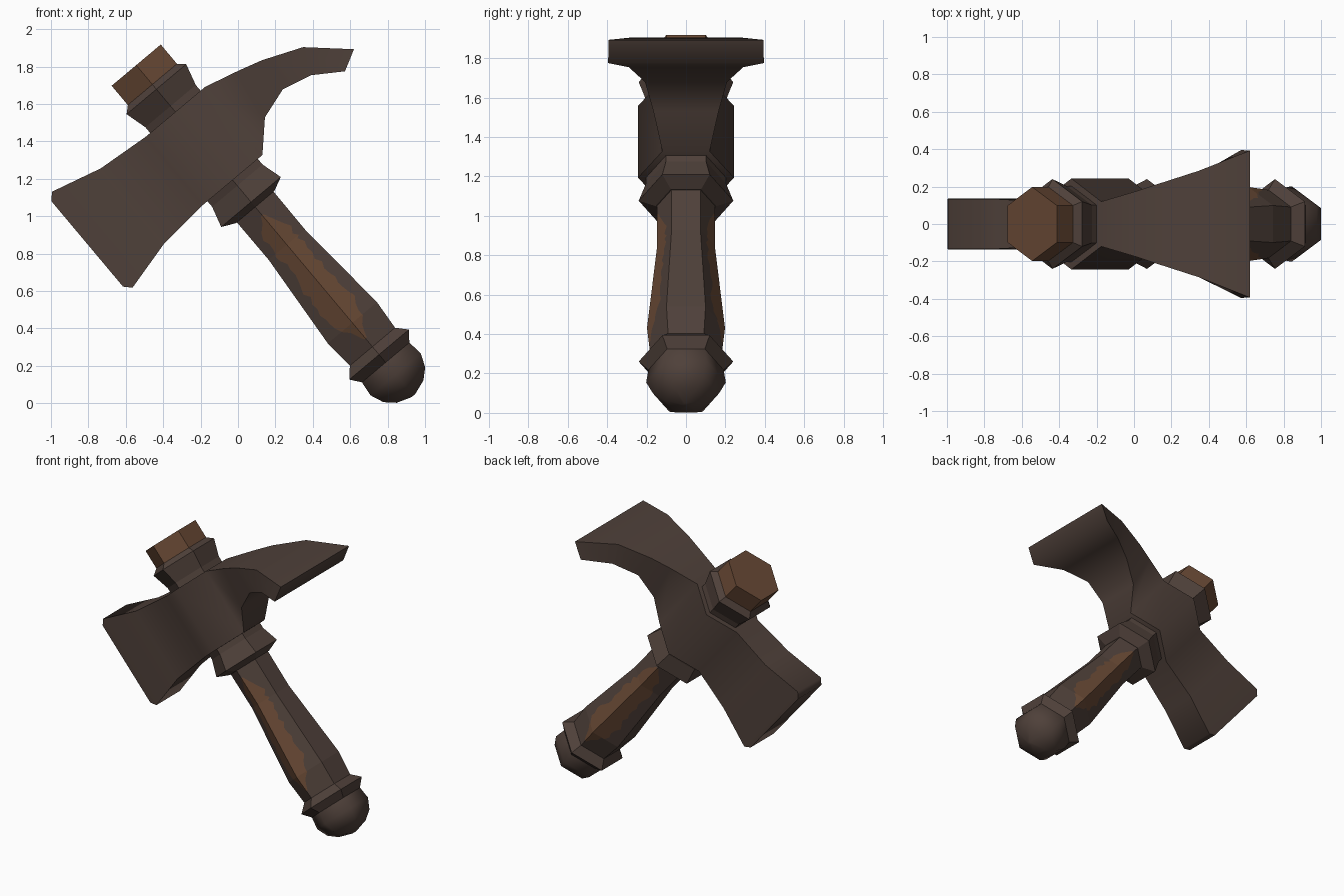
import bpy, bmesh, math, random

if "Cube" in bpy.data.objects:
    bpy.data.objects.remove(bpy.data.objects["Cube"])

random.seed(4)
TILT = math.radians(40)
SN, CS = math.sin(TILT), math.cos(TILT)


def material(name, rgb):
    m = bpy.data.materials.new(name)
    m.diffuse_color = (*rgb, 1)
    m.use_nodes = True
    m.node_tree.nodes["Principled BSDF"].inputs["Base Color"].default_value = m.diffuse_color
    return m


DARK = material("dark_brown", (0.078, 0.052, 0.042))
WOOD = material("warm_wood", (0.138, 0.066, 0.035))


def place(s, t, y):
    """s runs up the tilted handle, t across it, y is depth."""
    return (0.83 - SN * s + CS * t, y, 0.17 + CS * s + SN * t)


def loft(name, rings, mats, rule=None, smooth=None):
    """Skin a list of equal-length rings and cap both ends."""
    bm = bmesh.new()
    rows = [[bm.verts.new(p) for p in ring] for ring in rings]
    n = len(rows[0])
    for r in range(len(rows) - 1):
        for i in range(n):
            j = (i + 1) % n
            f = bm.faces.new((rows[r][i], rows[r][j], rows[r + 1][j], rows[r + 1][i]))
            f.material_index = rule(r, i) if rule else 0
    bm.faces.new(rows[0])
    bm.faces.new(rows[-1])
    bmesh.ops.recalc_face_normals(bm, faces=bm.faces)
    me = bpy.data.meshes.new(name)
    bm.to_mesh(me)
    bm.free()
    for m in mats:
        me.materials.append(m)
    ob = bpy.data.objects.new(name, me)
    bpy.context.collection.objects.link(ob)
    if smooth:
        bpy.context.view_layer.objects.active = ob
        ob.select_set(True)
        bpy.ops.object.shade_smooth_by_angle(angle=math.radians(smooth))
        ob.select_set(False)
    return ob


def hexagon(s, r):
    """Six-sided ring with corners pointing to the front and back."""
    return [place(s, r * math.sin(k * math.pi / 3), r * math.cos(k * math.pi / 3))
            for k in range(6)]


def hex_part(name, profile, mat, smooth=None):
    return loft(name, [hexagon(s, r) for s, r in profile], [mat], smooth=smooth)


# Pommel, collars and the exposed shaft end
hex_part("pommel", [(0.07, 0.19), (-0.02, 0.202), (-0.092, 0.168), (-0.14, 0.108),
                    (-0.168, 0.015)], DARK, smooth=70)
hex_part("pommel_collar", [(0.062, 0.19), (0.118, 0.24), (0.173, 0.182)], DARK)
hex_part("lower_collar", [(1.148, 0.155), (1.183, 0.24), (1.297, 0.203), (1.345, 0.203)], DARK)
hex_part("upper_collar", [(1.80, 0.203), (1.852, 0.203), (1.97, 0.24), (2.005, 0.196)], DARK)
hex_part("shaft_end", [(1.95, 0.198), (2.138, 0.198)], WOOD)

# Handle: hexagonal, with worn wood patches along the front and back ridges
PROFILE = [(0.1, 0.175), (0.34, 0.198), (0.885, 0.146), (1.2, 0.148)]
PATCH = (0.23, 1.09)


def radius(s):
    for (a, ra), (b, rb) in zip(PROFILE, PROFILE[1:]):
        if s <= b:
            return ra + (rb - ra) * (s - a) / (b - a)
    return PROFILE[-1][1]


steps = 24
levels = sorted({PATCH[0] + (PATCH[1] - PATCH[0]) * k / steps for k in range(steps + 1)}
                | {s for s, _ in PROFILE})
rings = []
for s in levels:
    u = (s - PATCH[0]) / (PATCH[1] - PATCH[0])
    swell = min(1, max(0, u) * 5 + 0.04, max(0, 1 - u) * 7 + 0.15)
    c = hexagon(s, radius(s))
    ring = []
    for k in range(6):
        a, b = c[k], c[(k + 1) % 6]
        ring.append(a)
        if k not in (1, 4):  # split the four faces that touch the ridges
            f = max(0.05, swell * (0.55 + random.uniform(-0.1, 0.12)))
            f = f if k in (0, 3) and k != 3 or k == 2 else min(f * 1.05, 0.9)
            f = f if k in (0, 5, 2, 3) else 0.5
            g = f if k in (0, 3) else 1 - f
            ring.append([p + (q - p) * g for p, q in zip(a, b)])
    rings.append(ring)


# Ring order: ridge, split, corner, corner, split, ridge, split, corner, corner, split
def worn(r, i):
    mid = (levels[r] + levels[r + 1]) / 2
    return int(PATCH[0] < mid < PATCH[1] and i in (0, 4, 5, 9))


loft("handle", rings, [DARK, WOOD], rule=worn)

# Head: four-cornered sections from the axe edge, through the eye, to the adze edge
MID = 1.574
sections = []
for t, half, depth in [(-0.815, 0.298, 0.133), (-0.78, 0.335, 0.135), (-0.5, 0.263, 0.133),
                       (-0.208, 0.238, 0.12), (0, 0.238, 0.243), (0.208, 0.238, 0.12)]:
    sections.append([place(MID + a * half, t, b * depth)
                     for a, b in ((1, 1), (1, -1), (-1, -1), (-1, 1))])
# Adze: top x, top z, top half depth, bottom x, bottom z, bottom half depth
for tx, tz, ty, bx, bz, by in [(0.0, 1.777, 0.172, 0.144, 1.529, 0.165),
                               (0.128, 1.834, 0.214, 0.24, 1.679, 0.208),
                               (0.348, 1.904, 0.285, 0.39, 1.754, 0.29),
                               (0.62, 1.893, 0.393, 0.572, 1.775, 0.395)]:
    sections.append([(tx, ty, tz), (tx, -ty, tz), (bx, -by, bz), (bx, by, bz)])
loft("axe_head", sections, [DARK], smooth=65)
